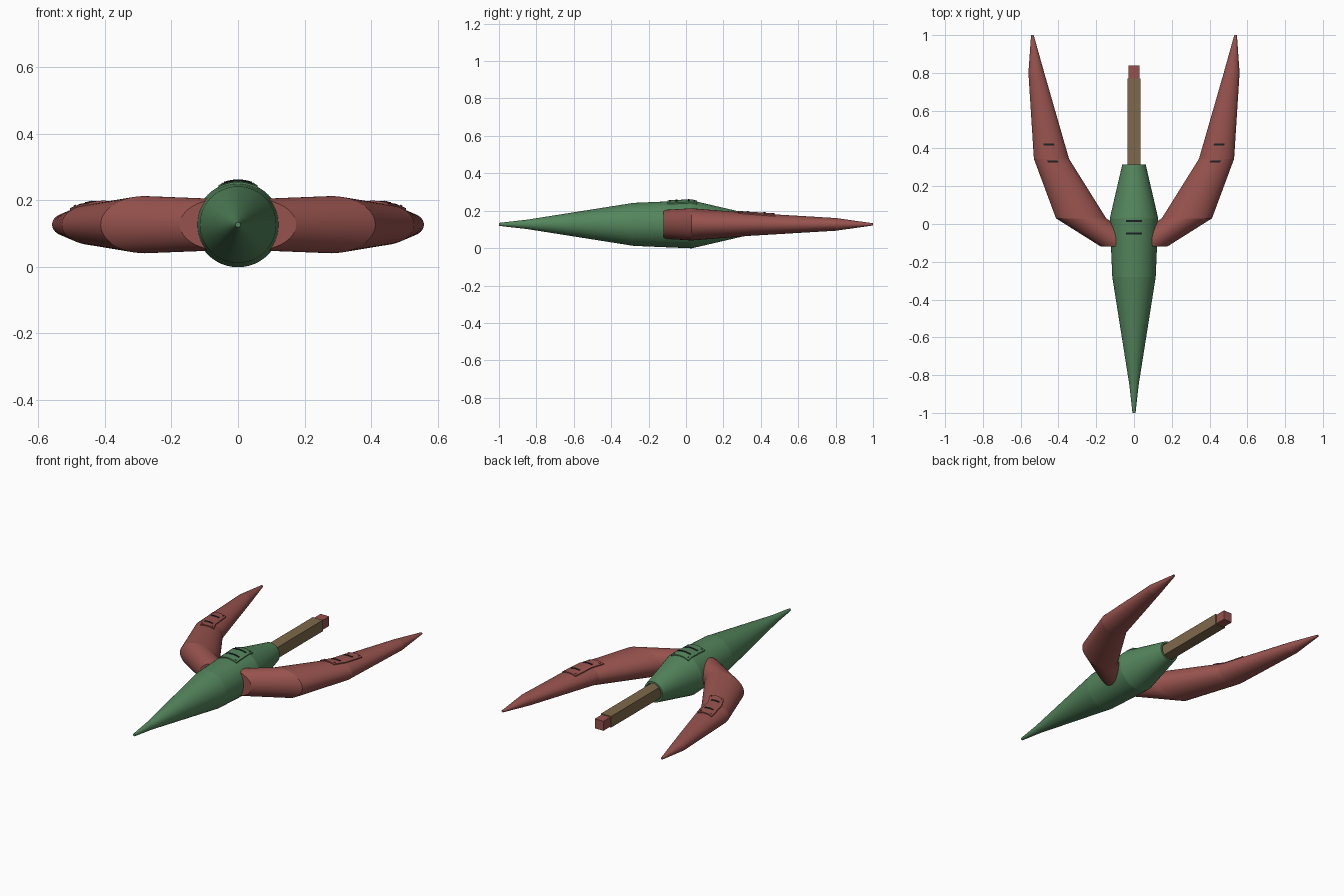
import bpy, bmesh, math

if "Cube" in bpy.data.objects:
    bpy.data.objects.remove(bpy.data.objects["Cube"])

AXIS_Z = 0.127


def material(name, rgb):
    m = bpy.data.materials.new(name)
    m.diffuse_color = (*rgb, 1.0)
    m.use_nodes = True
    m.node_tree.nodes["Principled BSDF"].inputs["Base Color"].default_value = m.diffuse_color
    return m


GREEN = material("leaf green", (0.088, 0.235, 0.108))
RED = material("dull red", (0.31, 0.085, 0.075))
BROWN = material("wood brown", (0.21, 0.142, 0.07))
DARK = material("near black", (0.012, 0.015, 0.018))


def make_object(name, bm, mat):
    bmesh.ops.recalc_face_normals(bm, faces=bm.faces)
    me = bpy.data.meshes.new(name)
    bm.to_mesh(me)
    bm.free()
    me.materials.append(mat)
    ob = bpy.data.objects.new(name, me)
    bpy.context.collection.objects.link(ob)
    return ob


def loft(name, stations, mat, n=48):
    """Capped elliptical tube; each station is (y, centre x, half width, half height)."""
    bm = bmesh.new()
    rings = []
    for y, cx, a, b in stations:
        rings.append([bm.verts.new((cx + a * math.cos(2 * math.pi * i / n), y,
                                    AXIS_Z + b * math.sin(2 * math.pi * i / n)))
                      for i in range(n)])
    for r0, r1 in zip(rings, rings[1:]):
        for i in range(n):
            j = (i + 1) % n
            bm.faces.new((r0[i], r0[j], r1[j], r1[i])).smooth = True
    bm.faces.new(rings[0])
    bm.faces.new(rings[-1])
    # crisp creases around every ring
    for r in rings:
        for i in range(n):
            bm.edges.get((r[i], r[(i + 1) % n])).smooth = False
    return make_object(name, bm, mat)


def section(stations, y):
    """Interpolated centre x, half width and half height at y."""
    for s, t in zip(stations, stations[1:]):
        if s[0] <= y <= t[0] and t[0] > s[0]:
            f = (y - s[0]) / (t[0] - s[0])
            return [s[k] + f * (t[k] - s[k]) for k in (1, 2, 3)]


def patch(name, stations, y0, y1, x0, x1, lift, mat, nx=10, ny=6):
    """Thin plate following the upper surface of a loft."""
    bm = bmesh.new()
    layers = []
    for h in (lift, -0.003):
        grid = []
        for j in range(ny + 1):
            y = y0 + (y1 - y0) * j / ny
            cx, a, b = section(stations, y)
            row = []
            for i in range(nx + 1):
                u = x0 + (x1 - x0) * i / nx
                z = b * math.sqrt(max(0, 1 - (u / a) ** 2))
                row.append(bm.verts.new((cx + u, y, AXIS_Z + z + h)))
            grid.append(row)
        layers.append(grid)
        for j in range(ny):
            for i in range(nx):
                bm.faces.new((grid[j][i], grid[j][i + 1],
                              grid[j + 1][i + 1], grid[j + 1][i]))
    rims = [g[0] + [r[-1] for r in g[1:]] + g[-1][-2::-1] + [r[0] for r in g[-2:0:-1]]
            for g in layers]
    n = len(rims[0])
    for i in range(n):
        j = (i + 1) % n
        bm.faces.new((rims[0][i], rims[0][j], rims[1][j], rims[1][i]))
    return make_object(name, bm, mat)


def hatch(name, stations, y0, y1, half, slots, slot_half, mat):
    """Raised panel with dark slots and corner studs."""
    patch(name + "_panel", stations, y0, y1, -half, half, 0.006, mat)
    for k, y in enumerate(slots):
        patch(f"{name}_slot_{k}", stations, y - 0.005, y + 0.005,
              -slot_half, slot_half, 0.0085, DARK, 8, 1)
    d = 0.003
    for j, y in enumerate((y0 + 0.014, y1 - 0.014)):
        for i, x in enumerate((-half + 0.012, half - 0.012)):
            patch(f"{name}_stud_{j}{i}", stations, y - d, y + d,
                  x - d, x + d, 0.010, mat, 1, 1)


def box(name, y0, y1, half, mat):
    bm = bmesh.new()
    bmesh.ops.create_cube(bm, size=1)
    for v in bm.verts:
        v.co = (v.co.x * 2 * half, (y0 + y1) / 2 + v.co.y * (y1 - y0),
                AXIS_Z + v.co.z * 2 * half)
    return make_object(name, bm, mat)


# spindle body with a recessed rear socket
profile = [(-1.0, 0.008), (-0.85, 0.025), (-0.28, 0.115), (0.03, 0.128),
           (0.315, 0.062), (0.315, 0.052), (0.25, 0.048)]
body = [(y, 0, r, r) for y, r in profile]
loft("body", body, GREEN)
hatch("body_hatch", body, -0.10, 0.06, 0.058, (-0.05, 0.015), 0.042, GREEN)

# tail rod and its tip
box("tail_rod", 0.22, 0.77, 0.034, BROWN)
box("tail_tip", 0.77, 0.838, 0.029, RED)

# swept side arms
for side, label in ((-1, "left"), (1, "right")):
    arm = [(-0.12, side * 0.05, 0.125, 0.077), (0.03, side * 0.28, 0.133, 0.086),
           (0.345, side * 0.437, 0.093, 0.061), (0.80, side * 0.517, 0.042, 0.034),
           (1.0, side * 0.538, 0.007, 0.006)]
    loft(label + "_arm", arm, RED)
    hatch(label + "_arm_hatch", arm, 0.28, 0.475, 0.046, (0.33, 0.42), 0.028, RED)
